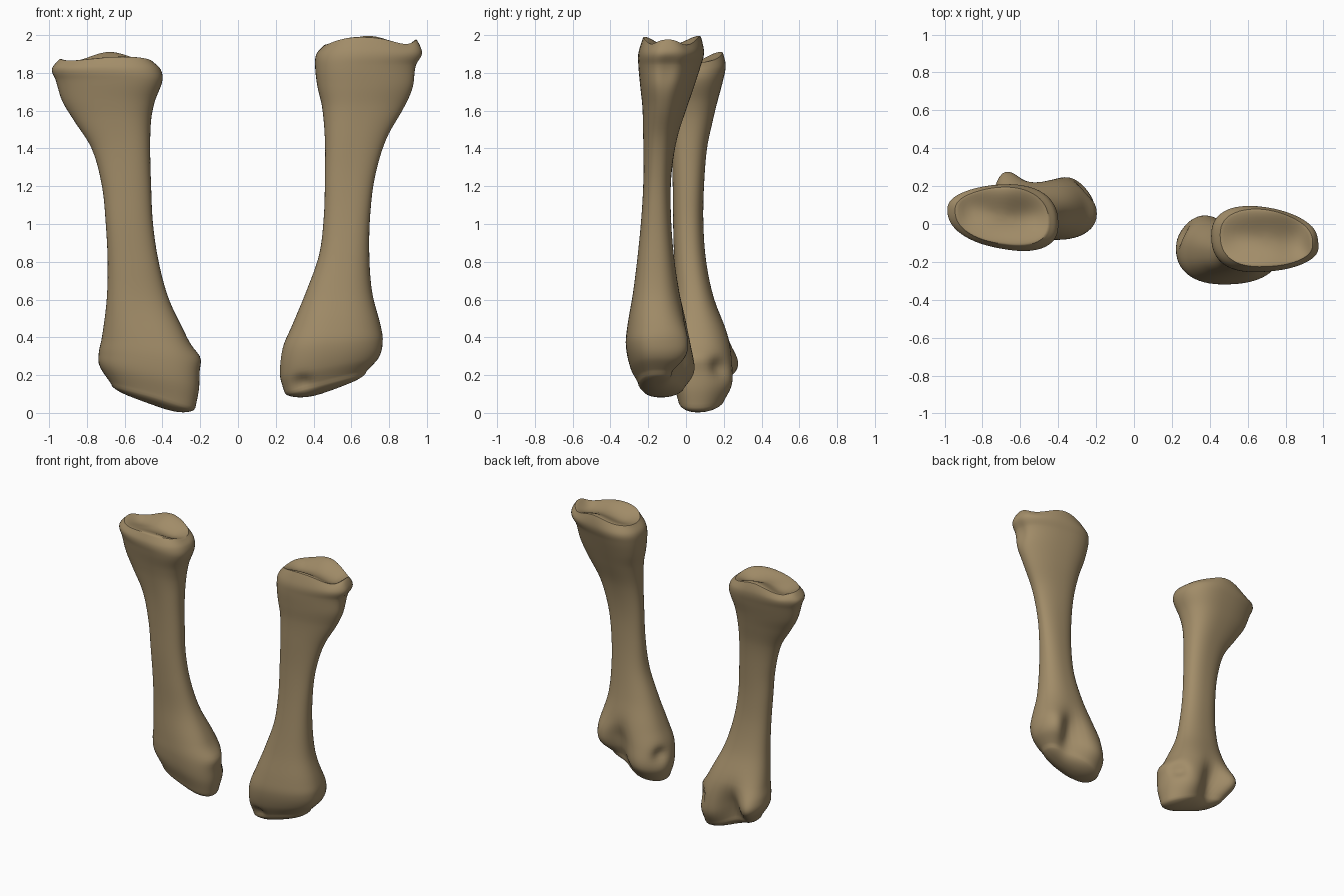
import bpy, bmesh, math
from mathutils import Vector

bone_mat = bpy.data.materials.new("dry bone tan")
bone_mat.diffuse_color = (0.36, 0.265, 0.14, 1)
SIDES, STEPS = 56, 6

# Sections, bottom to top: z, x min, x max, y front, y back, shear, taper, tilt
LEFT = [
    (0.10, -0.67, -0.225, -0.04, 0.19, -0.10, 0.10, -0.055),
    (0.20, -0.73, -0.205, -0.07, 0.23, -0.10, 0.10, -0.05),
    (0.30, -0.735, -0.215, -0.08, 0.245, -0.10, 0.08, -0.02),
    (0.40, -0.72, -0.27, -0.075, 0.23, -0.08, 0.05, 0),
    (0.60, -0.695, -0.365, -0.06, 0.15, 0, 0, 0),
    (0.80, -0.69, -0.42, -0.063, 0.107, 0, 0, 0),
    (1.00, -0.70, -0.45, -0.068, 0.092, 0, 0, 0),
    (1.20, -0.72, -0.46, -0.07, 0.095, 0, 0.05, 0),
    (1.40, -0.775, -0.465, -0.075, 0.11, -0.03, 0.15, 0),
    (1.55, -0.87, -0.46, -0.085, 0.14, -0.06, 0.22, 0),
    (1.65, -0.93, -0.44, -0.10, 0.165, -0.10, 0.22, 0),
    (1.76, -0.965, -0.40, -0.125, 0.195, -0.13, 0.20, 0),
    (1.82, -0.985, -0.41, -0.13, 0.205, -0.13, 0.18, 0),
    (1.865, -0.945, -0.45, -0.105, 0.185, -0.13, 0.15, 0),
]
RIGHT = [
    (0.17, 0.245, 0.68, -0.255, -0.03, -0.05, -0.10, 0.05),
    (0.25, 0.222, 0.745, -0.295, 0.01, -0.05, -0.10, 0.045),
    (0.36, 0.235, 0.765, -0.318, 0.02, -0.03, -0.08, 0.02),
    (0.46, 0.285, 0.755, -0.31, 0.01, 0, -0.05, 0),
    (0.64, 0.36, 0.71, -0.28, -0.035, 0, 0, 0),
    (0.84, 0.43, 0.695, -0.255, -0.065, 0, 0, 0),
    (1.05, 0.455, 0.70, -0.235, -0.08, 0, 0, 0),
    (1.25, 0.46, 0.725, -0.225, -0.078, 0, -0.05, 0),
    (1.45, 0.46, 0.785, -0.225, -0.05, -0.02, -0.15, 0),
    (1.62, 0.445, 0.88, -0.228, 0.0, -0.05, -0.22, 0),
    (1.73, 0.42, 0.93, -0.24, 0.035, -0.08, -0.22, 0),
    (1.84, 0.408, 0.95, -0.25, 0.07, -0.09, -0.20, 0),
    (1.90, 0.415, 0.98, -0.25, 0.085, -0.09, -0.18, 0),
    (1.955, 0.455, 0.945, -0.225, 0.065, -0.09, -0.15, 0),
]


def smooth_sections(rows):
    """Hermite interpolation of every section value over height."""
    def slope(i, k):
        a, b = rows[max(i - 1, 0)], rows[min(i + 1, len(rows) - 1)]
        return (b[k] - a[k]) / (b[0] - a[0])
    out = []
    for i in range(len(rows) - 1):
        a, b = rows[i], rows[i + 1]
        h = b[0] - a[0]
        for s in range(STEPS):
            t = s / STEPS
            row = [a[0] + h * t]
            for k in range(1, 8):
                row.append((2*t**3 - 3*t**2 + 1) * a[k] + (t**3 - 2*t**2 + t) * h * slope(i, k)
                           + (3*t**2 - 2*t**3) * b[k] + (t**3 - t**2) * h * slope(i + 1, k))
            out.append(row)
    return out + [list(rows[-1])]


def ring_points(row, scale=1.0, dz=0.0):
    z, x0, x1, y0, y1, shear, taper, tilt = row
    pts = []
    for i in range(SIDES):
        a = 2 * math.pi * i / SIDES
        c, s = math.cos(a), math.sin(a)
        u = math.copysign(abs(c) ** 0.85, c) * scale
        v = math.copysign(abs(s) ** 0.85, s) * scale
        x = (x0 + x1) / 2 + u * (x1 - x0) / 2
        y = (y0 + y1) / 2 + v * (1 + taper * u) * (y1 - y0) / 2
        y += shear * u * (x1 - x0) / 2 * (1 - abs(v) * 0.5)
        pts.append(Vector((x, y, z + tilt * u + dz)))
    return pts


def build_bone(name, rows, bumps):
    bm = bmesh.new()
    rows = smooth_sections(rows)
    scales = (0.12, 0.3, 0.45, 0.6, 0.72, 0.83, 0.92, 0.97)
    # Domed lower end, shaft, shallow dished upper end
    loops = [ring_points(rows[0], s, -0.055 * math.sqrt(1 - s * s)) for s in scales]
    loops += [ring_points(r) for r in rows]
    loops += [ring_points(rows[-1], s, 0.012 * (1 - s) ** 0.5 - 0.02 * (1 - s)) for s in reversed(scales)]
    # Knuckles, grooves and rims: centre, radii, push
    for pts in loops:
        for p in pts:
            move = Vector()
            for c, r, d in bumps:
                q = sum(((p[k] - c[k]) / r[k]) ** 2 for k in range(3))
                move += Vector(d) * math.exp(-q)
            p += move
    rings = [[bm.verts.new(p) for p in pts] for pts in loops]
    for a, b in zip(rings, rings[1:]):
        for i in range(SIDES):
            j = (i + 1) % SIDES
            bm.faces.new((a[i], a[j], b[j], b[i]))
    bm.faces.new(list(reversed(rings[0])))
    bm.faces.new(rings[-1])
    mesh = bpy.data.meshes.new(name)
    bm.to_mesh(mesh)
    bm.free()
    mesh.materials.append(bone_mat)
    ob = bpy.data.objects.new(name, mesh)
    bpy.context.collection.objects.link(ob)
    bpy.ops.object.select_all(action='DESELECT')
    bpy.context.view_layer.objects.active = ob
    ob.select_set(True)
    bpy.ops.object.shade_smooth_by_angle(angle=math.radians(40))
    return ob


build_bone("left_bone", LEFT, [
    ((-0.69, 0.22, 0.22), (0.10, 0.12, 0.13), (-0.01, 0.09, 0.0)),     # rear outer knuckle
    ((-0.52, 0.24, 0.20), (0.08, 0.12, 0.16), (0.0, -0.06, 0.03)),     # rear groove
    ((-0.33, 0.22, 0.14), (0.12, 0.10, 0.12), (0.0, 0.03, -0.01)),     # rear inner knuckle
    ((-0.29, 0.06, 0.04), (0.13, 0.14, 0.08), (0.0, 0.0, -0.02)),      # lowest point
    ((-0.22, 0.05, 0.29), (0.06, 0.10, 0.05), (0.02, 0.0, 0.0)),       # inner bump
    ((-0.24, 0.18, 0.24), (0.06, 0.05, 0.05), (-0.03, -0.02, 0.0)),    # inner pit
    ((-0.68, 0.17, 1.87), (0.13, 0.09, 0.06), (0.0, 0.01, 0.045)),     # rear rim
    ((-0.60, -0.10, 1.87), (0.20, 0.06, 0.05), (0.0, 0.0, 0.02)),      # front rim
    ((-0.84, 0.08, 1.86), (0.09, 0.08, 0.05), (0.0, 0.0, -0.025)),     # dished top
    ((-0.55, 0.04, 1.87), (0.10, 0.08, 0.05), (0.0, 0.0, -0.03)),
    ((-0.94, 0.08, 1.86), (0.04, 0.10, 0.05), (0.0, 0.0, 0.015)),
])
build_bone("right_bone", RIGHT, [
    ((0.72, -0.01, 0.33), (0.10, 0.11, 0.13), (0.01, 0.05, 0.0)),      # rear outer knuckle
    ((0.55, 0.0, 0.30), (0.08, 0.12, 0.16), (0.0, -0.06, 0.03)),       # rear groove
    ((0.36, 0.0, 0.22), (0.12, 0.10, 0.12), (0.0, 0.035, -0.01)),      # rear inner knuckle
    ((0.35, -0.14, 0.12), (0.13, 0.14, 0.08), (0.0, 0.0, -0.015)),     # lowest point
    ((0.34, -0.26, 0.16), (0.05, 0.06, 0.04), (0.01, 0.02, 0.01)),     # front pit
    ((0.24, -0.06, 0.30), (0.05, 0.05, 0.05), (0.03, -0.02, 0.0)),     # inner pit
    ((0.69, 0.06, 1.96), (0.13, 0.08, 0.06), (0.0, 0.01, 0.04)),       # rear rim
    ((0.66, -0.22, 1.96), (0.20, 0.06, 0.05), (0.0, 0.0, 0.035)),      # front rim
    ((0.85, -0.09, 1.95), (0.08, 0.10, 0.05), (0.0, 0.0, -0.03)),      # dished top
    ((0.55, -0.07, 1.96), (0.10, 0.08, 0.05), (0.0, 0.0, -0.025)),
    ((0.95, -0.09, 1.95), (0.04, 0.10, 0.05), (0.0, 0.0, 0.03)),
    ((0.97, -0.09, 1.80), (0.05, 0.05, 0.10), (-0.02, 0.0, 0.0)),      # outer notch
])
